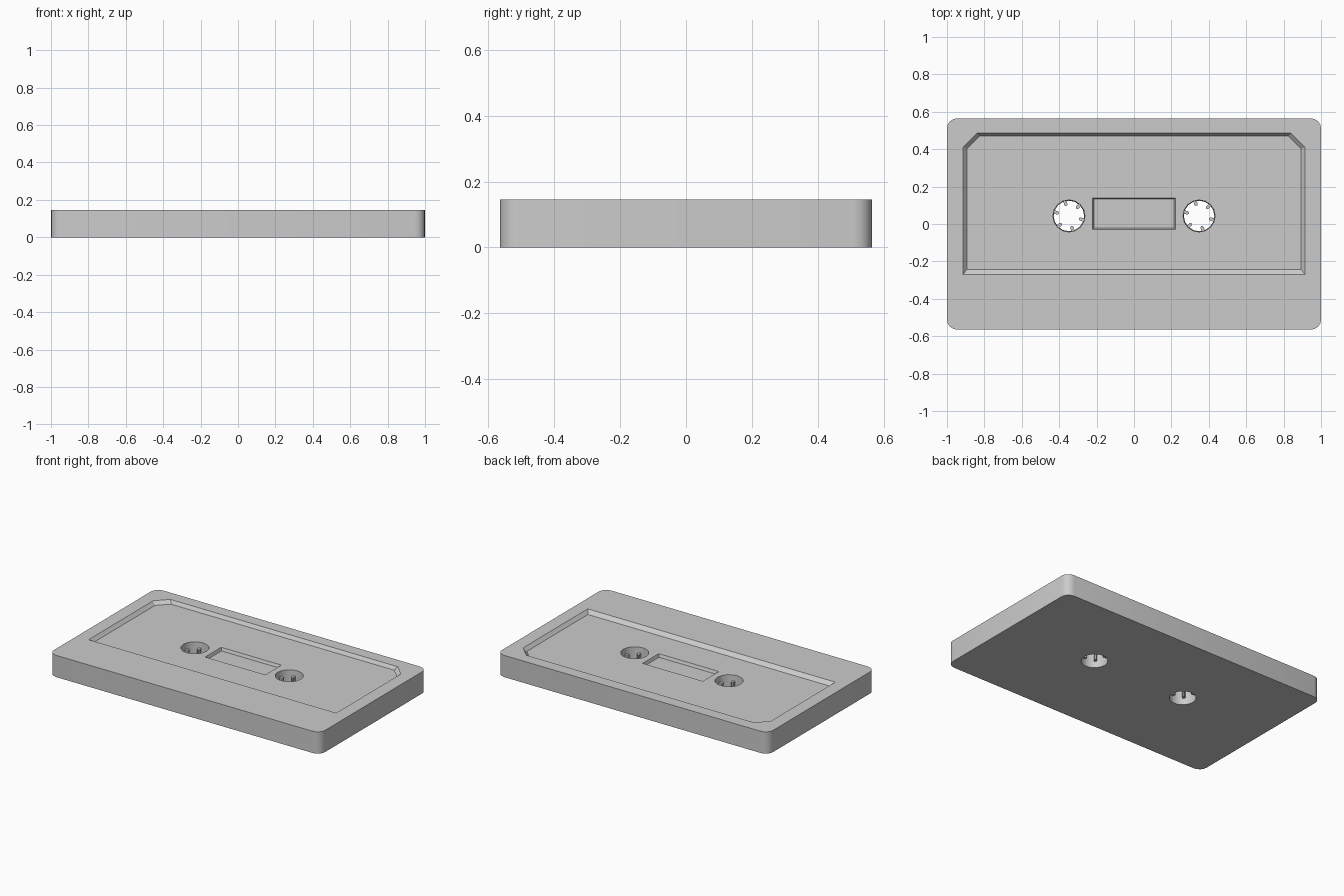
import bpy
import bmesh
from math import sin, cos, pi, radians

if "Cube" in bpy.data.objects:
    bpy.data.objects.remove(bpy.data.objects["Cube"])

TOP, FLOOR = 0.145, 0.123          # shell top and label recess floor
HUB_X, HUB_Y = 0.348, 0.043


def loft(name, low, z0, high, z1):
    """Closed solid between two matching outlines."""
    bm = bmesh.new()
    a = [bm.verts.new((x, y, z0)) for x, y in low]
    b = [bm.verts.new((x, y, z1)) for x, y in high]
    n = len(a)
    bm.faces.new(a[::-1])
    bm.faces.new(b)
    for i in range(n):
        j = (i + 1) % n
        bm.faces.new((a[i], a[j], b[j], b[i]))
    bmesh.ops.recalc_face_normals(bm, faces=bm.faces)
    mesh = bpy.data.meshes.new(name)
    bm.to_mesh(mesh)
    bm.free()
    ob = bpy.data.objects.new(name, mesh)
    bpy.context.collection.objects.link(ob)
    return ob


def rounded_rect(w, h, r, seg):
    pts = []
    for k, (sx, sy) in enumerate(((1, 1), (-1, 1), (-1, -1), (1, -1))):
        for s in range(seg + 1):
            t = pi / 2 * (k + s / seg)
            pts.append((sx * (w - r) + r * cos(t), sy * (h - r) + r * sin(t)))
    return pts


def circle(cx, cy, r, n=16):
    return [(cx + r * cos(2 * pi * i / n), cy + r * sin(2 * pi * i / n)) for i in range(n)]


def panel(x, top, bottom, c):
    return [(-x, bottom), (x, bottom), (x, top - c), (x - c, top), (-x + c, top), (-x, top - c)]


def box(x, y0, y1):
    return [(-x, y0), (x, y0), (x, y1), (-x, y1)]


def select(ob):
    bpy.ops.object.select_all(action='DESELECT')
    bpy.context.view_layer.objects.active = ob
    ob.select_set(True)


def cut(ob, cutter):
    cutter.hide_render = True
    mod = ob.modifiers.new("cut", 'BOOLEAN')
    mod.operation = 'DIFFERENCE'
    mod.solver = 'EXACT'
    mod.object = cutter
    select(ob)
    bpy.ops.object.modifier_apply(modifier=mod.name)
    bpy.data.objects.remove(cutter, do_unlink=True)


# Shell with rounded corners
shell = loft("cassette_shell", rounded_rect(1, 0.565, 0.055, 4), 0,
             rounded_rect(1, 0.565, 0.055, 4), TOP)

# Label recess with sloping walls (cutter reaches one wall height above the top)
cut(shell, loft("recess_cutter", panel(0.893, 0.471, -0.242, 0.07), FLOOR,
                panel(0.933, 0.501, -0.296, 0.08), 2 * TOP - FLOOR))

# Sunken window
cut(shell, loft("window_cutter", box(0.215, -0.022, 0.133), FLOOR - 0.02,
                box(0.229, -0.036, 0.147), FLOOR + 0.02))

# Hub holes through the shell
for s in (-1, 1):
    cut(shell, loft("hub_cutter", circle(s * HUB_X, HUB_Y, 0.081), -0.02,
                    circle(s * HUB_X, HUB_Y, 0.087), FLOOR + 0.04))

select(shell)
bpy.ops.object.shade_smooth_by_angle(angle=radians(30))


# Six drive teeth inside each hub hole
def tooth_outline(cx, cy, t):
    pts = ((0.09, -0.009), (0.09, 0.009), (0.062, 0.009), (0.056, 0.004),
           (0.056, -0.004), (0.062, -0.009))
    return [(cx + r * cos(t) - w * sin(t), cy + r * sin(t) + w * cos(t)) for r, w in pts]


for side, s in (("left", -1), ("right", 1)):
    for k in range(6):
        outline = tooth_outline(s * HUB_X, HUB_Y, radians(45 + 60 * k))
        loft(f"{side}_hub_tooth_{k + 1}", outline, 0.045, outline, 0.085)
